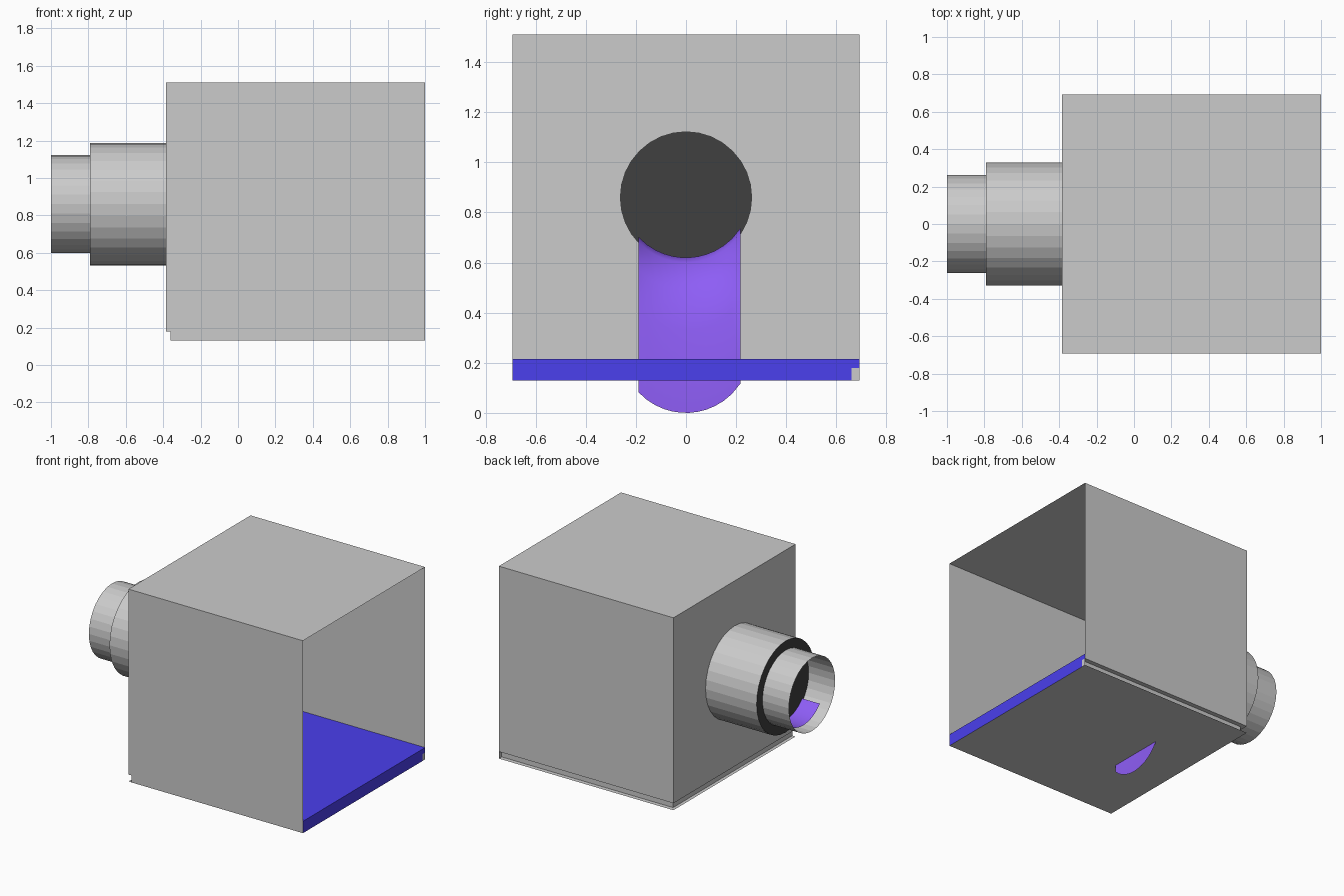
import bpy, bmesh
from math import cos, sin, tau, sqrt

if "Cube" in bpy.data.objects:
    bpy.data.objects.remove(bpy.data.objects["Cube"])

X0, X1, W = -0.385, 1.0, 0.692      # housing back, open end, half width
ZB, ZS, ZF, ZT = 0.13, 0.18, 0.215, 1.51
CZ, R_SMALL, R_BIG, SIDES = 0.86, 0.262, 0.328, 32


def material(name, rgb):
    m = bpy.data.materials.new(name)
    m.diffuse_color = (*rgb, 1)
    m.use_nodes = True
    m.node_tree.nodes["Principled BSDF"].inputs["Base Color"].default_value = m.diffuse_color
    return m


blue = material("blue", (0.07, 0.05, 0.85))
violet = material("violet", (0.27, 0.11, 0.92))
black = material("black", (0.05, 0.05, 0.05))


def finish(name, bm, mat=None):
    me = bpy.data.meshes.new(name)
    bm.to_mesh(me)
    bm.free()
    ob = bpy.data.objects.new(name, me)
    bpy.context.collection.objects.link(ob)
    if mat:
        me.materials.append(mat)
    return ob


def sheets(name, quads, mat=None):
    bm = bmesh.new()
    for q in quads:
        bm.faces.new([bm.verts.new(p) for p in q])
    bmesh.ops.remove_doubles(bm, verts=bm.verts, dist=1e-5)
    return finish(name, bm, mat)


def flat(x0, x1, y0, y1, z):
    return [(x0, y0, z), (x1, y0, z), (x1, y1, z), (x0, y1, z)]


def side(x0, x1, y, z0, z1):
    return [(x0, y, z0), (x1, y, z0), (x1, y, z1), (x0, y, z1)]


def end(x, y0, y1, z0, z1):
    return [(x, y0, z0), (x, y1, z0), (x, y1, z1), (x, y0, z1)]


def ring(bm, x, r):
    return [bm.verts.new((x, r * cos(tau * i / SIDES), CZ + r * sin(tau * i / SIDES)))
            for i in range(SIDES)]


def tube(name, x0, x1, r0, r1, mat=None):
    bm = bmesh.new()
    a, b = ring(bm, x0, r0), ring(bm, x1, r1)
    for i in range(SIDES):
        j = (i + 1) % SIDES
        bm.faces.new((a[i], a[j], b[j], b[i]))
    return finish(name, bm, mat)


# Thin-walled housing, open at the +x end
sheets("housing", [flat(X0, X1, -W, W, ZT),
                   side(X0, X1, -W, ZS, ZT), side(X0, X1, W, ZS, ZT)])

# Back wall with the pipe opening
bm = bmesh.new()
corners = [bm.verts.new(p) for p in end(X0, -W, W, ZS, ZT)]
for loop in (corners, ring(bm, X0, R_SMALL)):
    for i, v in enumerate(loop):
        bm.edges.new((v, loop[(i + 1) % len(loop)]))
bmesh.ops.triangle_fill(bm, edges=bm.edges[:], use_beauty=True, normal=(-1, 0, 0))
finish("back_wall", bm)

# Base: grooved along the back and the +y side, above a thin bottom sheet
XG, YG = X0 + 0.025, W - 0.032
sheets("base", [flat(X0, X1, -W, W, ZB), flat(X0, X1, -W, W, ZS),
                side(XG, X1, -W, ZB, ZS), side(XG, X1, YG, ZB, ZS),
                end(XG, -W, YG, ZB, ZS), end(X1, YG, W, ZB, ZS)])

# Blue floor with its front lip
sheets("floor", [flat(X0, X1, -W, W, ZF), end(X1, -W, YG, ZB, ZS),
                 end(X1, -W, W, ZS, ZF)], blue)

# Stepped inlet pipe and the black disc closing it
XS = -0.79
tube("large_pipe", XS, X0, R_BIG, R_BIG)
tube("small_pipe", -1.0, XS, R_SMALL, R_SMALL)
bm = bmesh.new()
bm.faces.new(ring(bm, XS, R_BIG))
finish("pipe_disc", bm, black)

# Curved sheet running along the pipe bottom, then bending straight down
path = [(-0.93, 0.62), (-0.20, 0.62), (-0.13, 0.60), (-0.05, 0.49), (0, 0.33), (0, 0)]
N = 12
bm = bmesh.new()
rows = []
for x, z in path:
    ys = [-0.19 + 0.407 * i / N for i in range(N + 1)]
    rows.append([bm.verts.new((x, y, z + 0.26 - sqrt(0.26 ** 2 - y * y))) for y in ys])
for a, b in zip(rows, rows[1:]):
    for i in range(N):
        bm.faces.new((a[i], b[i], b[i + 1], a[i + 1]))
stream = finish("stream", bm, violet)
for p in stream.data.polygons:
    p.use_smooth = True
